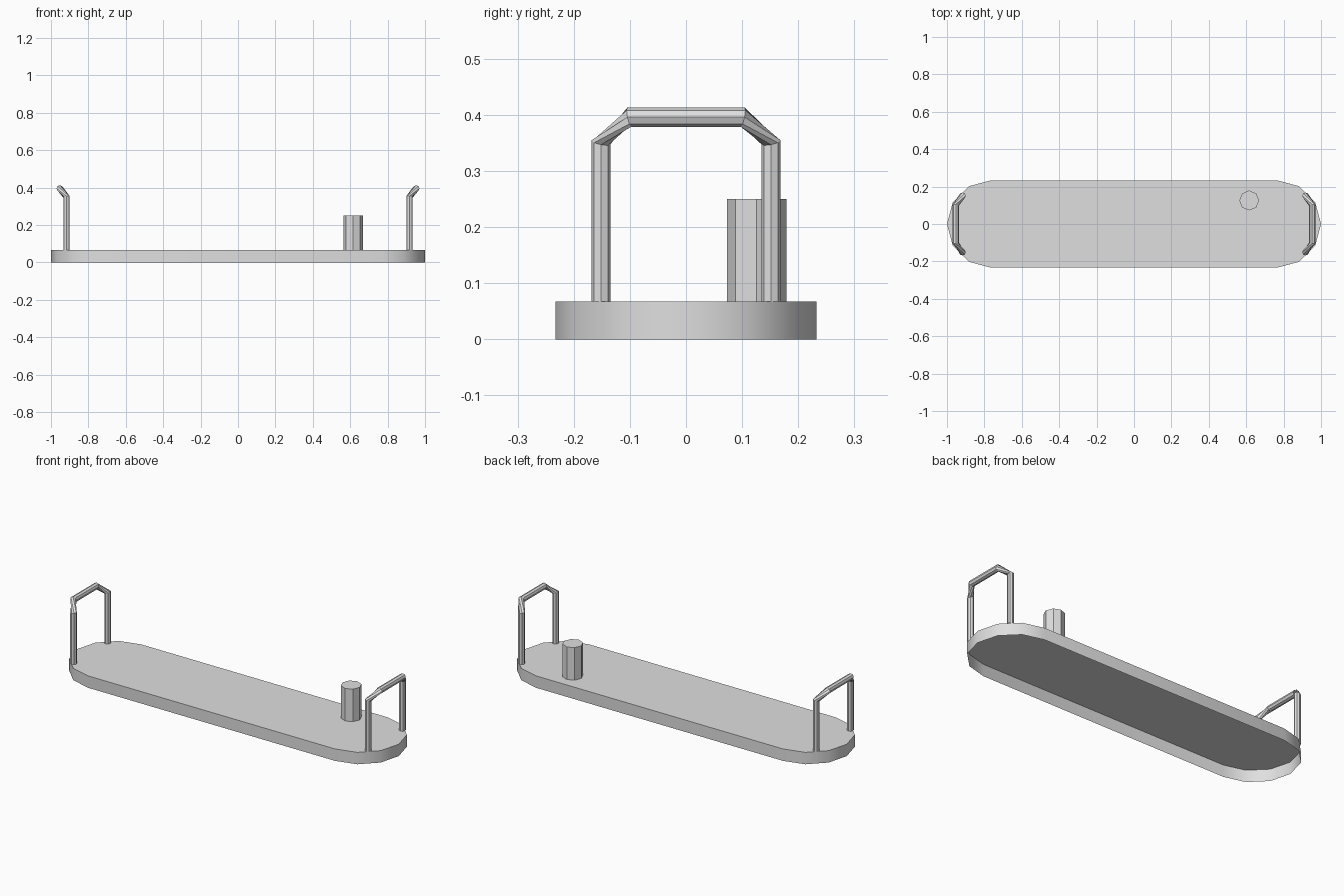
import bpy
import bmesh
from math import sin, cos, pi, radians
from mathutils import Vector

cube = bpy.data.objects.get("Cube")
if cube:
    bpy.data.objects.remove(cube)

grey = bpy.data.materials.new("light grey")
grey.use_nodes = True
colour = (0.74, 0.74, 0.74, 1)
grey.diffuse_color = colour
grey.node_tree.nodes["Principled BSDF"].inputs["Base Color"].default_value = colour

TRAY_TOP = 0.067
TUBE = 0.0172


def loft(name, rings, lid=True):
    """Join matching rings into a tube, open at the start, with a lid at the end."""
    bm = bmesh.new()
    loops = [[bm.verts.new(p) for p in ring] for ring in rings]
    n = len(loops[0])
    for a, b in zip(loops, loops[1:]):
        for i in range(n):
            j = (i + 1) % n
            bm.faces.new((a[i], a[j], b[j], b[i]))
    if lid:
        bm.faces.new(loops[-1])
    bmesh.ops.recalc_face_normals(bm, faces=bm.faces)
    mesh = bpy.data.meshes.new(name)
    bm.to_mesh(mesh)
    bm.free()
    mesh.materials.append(grey)
    obj = bpy.data.objects.new(name, mesh)
    bpy.context.collection.objects.link(obj)
    return obj


# Tray: stadium-shaped shell with faceted round ends, open underneath
def stadium(z, radius=0.233, steps=6):
    points = []
    for side in (1, -1):
        for i in range(steps + 1):
            a = -pi / 2 + pi * i / steps
            points.append((side * (1 - radius + radius * cos(a)),
                           side * radius * sin(a), z))
    return points


tray = loft("tray", [stadium(0), stadium(TRAY_TOP)])
bpy.context.view_layer.objects.active = tray
tray.select_set(True)
bpy.ops.object.shade_smooth_by_angle(angle=radians(35))
tray.select_set(False)


# Peg: eight-sided post standing near the back left
def octagon(centre, u, v, radius):
    centre, u, v = Vector(centre), Vector(u), Vector(v)
    return [centre + radius * (u * cos(i * pi / 4) + v * sin(i * pi / 4))
            for i in range(8)]


loft("peg", [octagon((0.616, 0.126, z), (0, 1, 0), (1, 0, 0), 0.053)
             for z in (TRAY_TOP, 0.25)])


# Handles: upright posts with a twisted bend outward into a raised crossbar
def handle(name, end):
    def half(side):
        return [
            octagon((end * 0.917, side * 0.1515, TRAY_TOP),
                    (0, side, 0), (end, 0, 0), TUBE),
            octagon((end * 0.917, side * 0.1515, 0.351),
                    (0, side, 0.2), (end, 0, -0.25), TUBE),
            octagon((end * 0.953, side * 0.101, 0.396),
                    (end, side * 0.2, 0), (0, -side * 0.2, -1), TUBE),
        ]
    loft(name, half(-1) + half(1)[::-1], lid=False)


handle("left_handle", 1)
handle("right_handle", -1)
